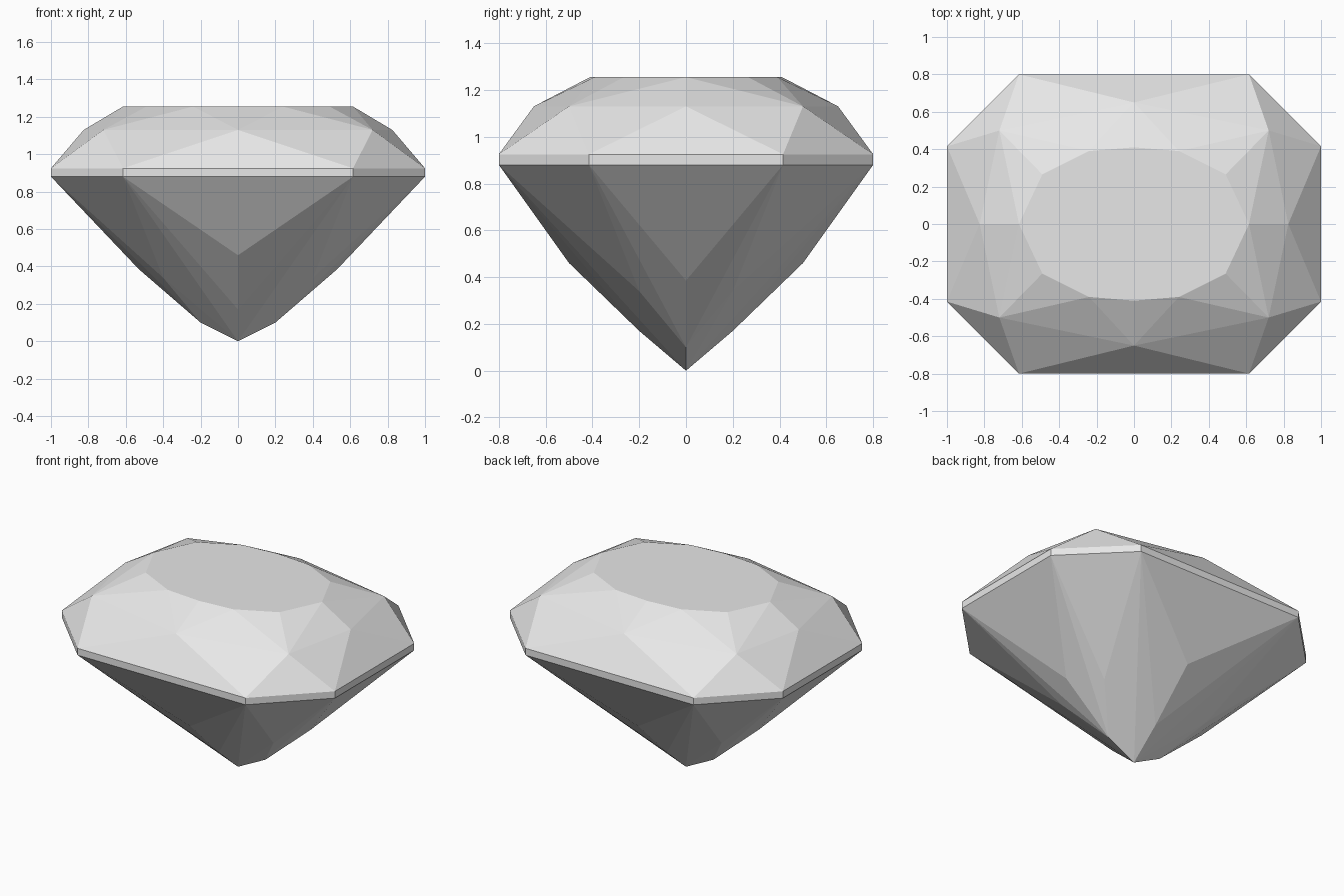
import bpy
import bmesh
import math

cube = bpy.data.objects.get("Cube")
if cube:
    bpy.data.objects.remove(cube, do_unlink=True)


def ring(z, corners):
    """Mirror first-quadrant corners across both axes at one height."""
    return {(sx * x, sy * y, z) for x, y in corners
            for sx in (-1, 1) for sy in (-1, 1)}


GIRDLE = [(0.615, 0.8), (1.0, 0.415)]
points = set()

# Crown: flat table and the star-facet corners below it
points |= ring(1.255, [(0.615, 0), (0.49, 0.265), (0.24, 0.39), (0, 0.41)])
points |= ring(1.13, [(0.825, 0), (0.72, 0.5), (0, 0.65)])

# Girdle: thin upright band
points |= ring(0.925, GIRDLE)
points |= ring(0.88, GIRDLE)

# Pavilion: facet corners narrowing to the tip
points |= ring(0.46, [(0, 0.5)])
points |= ring(0.385, [(0.53, 0)])
points |= ring(0.34, [(0.4, 0.2)])
points |= ring(0.17, [(0, 0.2)])
points |= ring(0.1, [(0.2, 0)])
points.add((0, 0, 0))

# The stone is convex, so its facets are the hull of the corners
bm = bmesh.new()
unique = {tuple(c + 0.0 for c in p) for p in points}
for p in sorted(unique):
    bm.verts.new(p)
bmesh.ops.convex_hull(bm, input=bm.verts[:])
bmesh.ops.dissolve_limit(bm, angle_limit=math.radians(0.5),
                         verts=bm.verts[:], edges=bm.edges[:])
bmesh.ops.recalc_face_normals(bm, faces=bm.faces[:])
mesh = bpy.data.meshes.new("faceted_gem")
bm.to_mesh(mesh)
bm.free()

# Flat grey material
grey = bpy.data.materials.new("pale_grey")
grey.use_nodes = True
color = (0.8, 0.8, 0.8, 1)
grey.diffuse_color = color
for node in grey.node_tree.nodes:
    if node.type == 'BSDF_PRINCIPLED':
        node.inputs["Base Color"].default_value = color
mesh.materials.append(grey)

gem = bpy.data.objects.new("faceted_gem", mesh)
bpy.context.collection.objects.link(gem)
